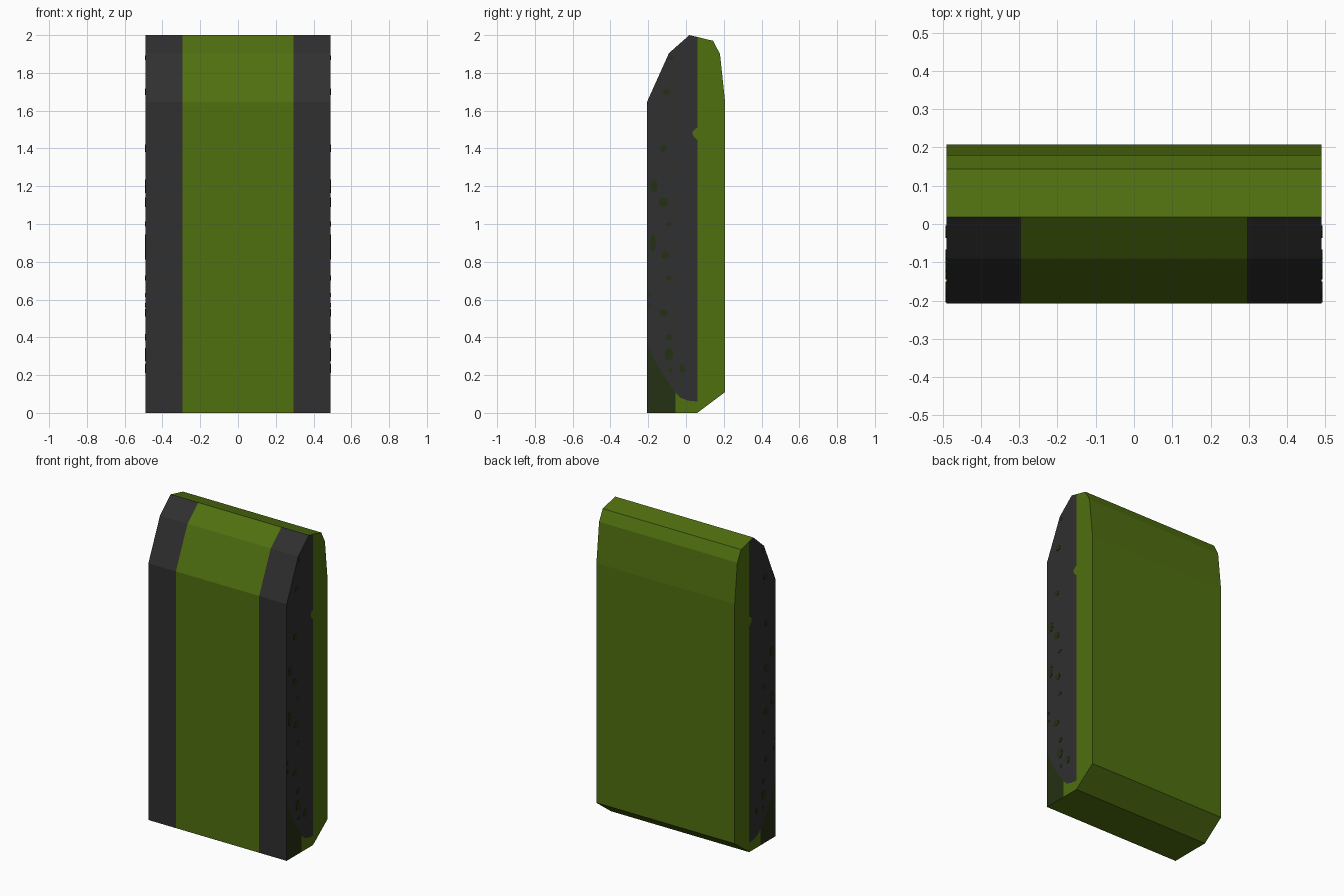
import bpy, bmesh, math

if "Cube" in bpy.data.objects:
    bpy.data.objects.remove(bpy.data.objects["Cube"])

W, STRIPE = 0.49, 0.295


def material(name, rgb):
    m = bpy.data.materials.new(name)
    m.diffuse_color = (*rgb, 1)
    m.use_nodes = True
    m.node_tree.nodes["Principled BSDF"].inputs["Base Color"].default_value = m.diffuse_color
    return m


green = material("olive green", (0.08, 0.16, 0.005))
grey = material("charcoal", (0.029, 0.029, 0.029))
dark = material("dark olive", (0.018, 0.030, 0.006))


def finish(bm, name, mats):
    bmesh.ops.remove_doubles(bm, verts=bm.verts, dist=0.0001)
    bmesh.ops.recalc_face_normals(bm, faces=bm.faces)
    me = bpy.data.meshes.new(name)
    bm.to_mesh(me)
    bm.free()
    for m in mats:
        me.materials.append(m)
    ob = bpy.data.objects.new(name, me)
    bpy.context.collection.objects.link(ob)
    return ob


def face(bm, pts, mat):
    f = bm.faces.new([bm.verts.new(p) for p in pts])
    f.material_index = mat


# Side profile (y, z), split into front (striped) and rear (plain) runs
front = [(-0.207, 0), (-0.207, 0.37), (-0.207, 1.645), (-0.09, 1.905), (0.018, 2.0)]
rear = [(0.06, 1.99), (0.143, 1.97), (0.18, 1.90), (0.207, 1.645),
        (0.207, 0.11), (0.06, 0), (-0.055, 0)]
profile = front + rear

# Borders between the painted areas of each side
corner = [(-0.207, 0.37), (-0.17, 0.285), (-0.12, 0.20), (-0.055, 0.105)]
lower = [(-0.055, 0.105), (-0.03, 0.08), (0.01, 0.065), (0.06, 0.06)]
notch = [(0.06, 1.445), (0.04, 1.465), (0.033, 1.485), (0.045, 1.50), (0.06, 1.51)]
edge = lower[-1:] + notch + rear[:1]

# Slab body: strips around the profile, stripes on the front faces
bm = bmesh.new()
xs = [-W, -STRIPE, STRIPE, W]
for i, (a, b) in enumerate(zip(profile, profile[1:] + profile[:1])):
    for j in range(3):
        x0, x1 = xs[j], xs[j + 1]
        striped = i < len(front) - 1 and j != 1
        face(bm, [(x0, *a), (x1, *a), (x1, *b), (x0, *b)], 1 if striped else 0)

# Side faces: charcoal panel, dark front corner, green rear
areas = [
    (corner + lower[1:] + edge[1:] + front[:1:-1], 1),
    ([front[0]] + corner + [rear[-1]], 2),
    (lower + [rear[-2], rear[-1]], 0),
    (edge + rear[1:-1], 0),
]
for x in (-W, W):
    for pts, mat in areas:
        face(bm, [(x, *p) for p in pts], mat)
finish(bm, "slab_body", [green, grey, dark])

# Dark flecks on both sides: y, z, half width, half height
flecks = [
    (-0.08, 1.88, .013, .013), (-0.105, 1.70, .02, .018), (-0.12, 1.40, .02, .02),
    (-0.17, 1.20, .02, .036), (-0.12, 1.115, .025, .025), (-0.09, 1.0, .015, .012),
    (-0.175, 0.90, .017, .045), (-0.11, 0.835, .022, .022), (-0.09, 0.715, .015, .013),
    (-0.194, 0.625, .011, .011), (-0.194, 0.57, .011, .011), (-0.12, 0.53, .024, .02),
    (-0.09, 0.40, .018, .018), (-0.09, 0.31, .024, .034), (-0.082, 0.225, .01, .015),
    (-0.02, 0.235, .016, .025),
]
bm = bmesh.new()
for s in (-1, 1):
    for y, z, ry, rz in flecks:
        ring = [(y + ry * math.cos(k * math.pi / 4), z + rz * math.sin(k * math.pi / 4))
                for k in range(8)]
        face(bm, [(s * (W + 0.002), *p) for p in ring[::s]], 0)
        for a, b in zip(ring, ring[1:] + ring[:1]):
            face(bm, [(s * W, *a), (s * W, *b),
                      (s * (W + 0.002), *b), (s * (W + 0.002), *a)], 0)
finish(bm, "side_flecks", [dark])
